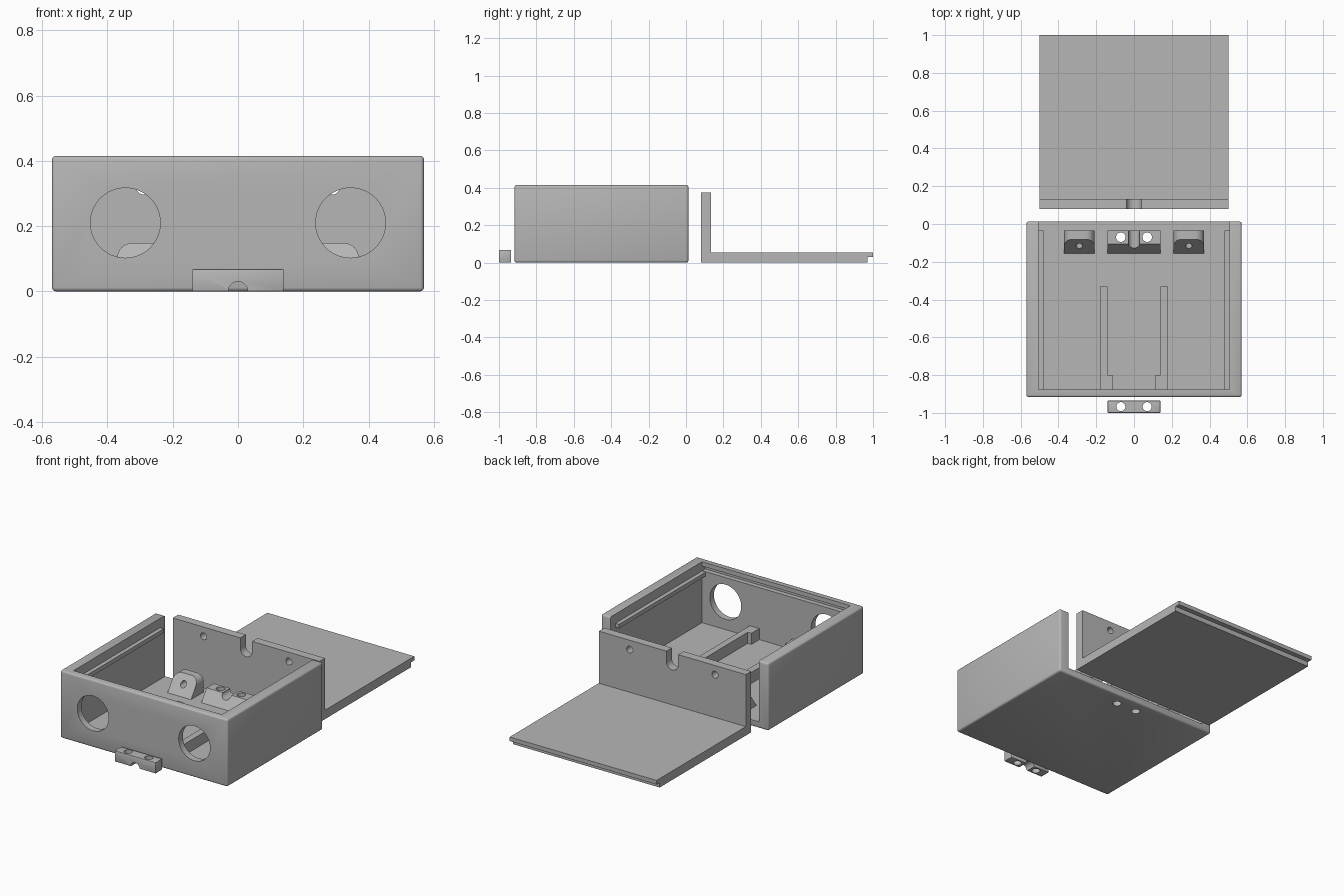
import bpy, bmesh, math
from mathutils import Vector

if "Cube" in bpy.data.objects:
    bpy.data.objects.remove(bpy.data.objects["Cube"])

grey = bpy.data.materials.new("grey plastic")
grey.diffuse_color = (0.47, 0.47, 0.47, 1)
grey.use_nodes = True
grey.node_tree.nodes["Principled BSDF"].inputs["Base Color"].default_value = grey.diffuse_color


def finish(name, bm):
    bmesh.ops.recalc_face_normals(bm, faces=bm.faces)
    me = bpy.data.meshes.new(name)
    bm.to_mesh(me)
    bm.free()
    me.materials.append(grey)
    ob = bpy.data.objects.new(name, me)
    bpy.context.collection.objects.link(ob)
    return ob


def prism(name, pts, axis, a, b, slope=None):
    """Extrude a 2D profile along an axis; slope = (point, normal) trims it."""
    put = {"x": lambda u, v, w: (w, u, v),
           "y": lambda u, v, w: (u, w, v),
           "z": lambda u, v, w: (u, v, w)}[axis]
    bm = bmesh.new()
    lo = [bm.verts.new(put(u, v, a)) for u, v in pts]
    hi = [bm.verts.new(put(u, v, b)) for u, v in pts]
    bm.faces.new(lo)
    bm.faces.new(hi)
    n = len(pts)
    for i in range(n):
        j = (i + 1) % n
        bm.faces.new((lo[i], lo[j], hi[j], hi[i]))
    if slope:
        bmesh.ops.recalc_face_normals(bm, faces=bm.faces)
        bmesh.ops.bisect_plane(bm, geom=bm.verts[:] + bm.edges[:] + bm.faces[:],
                               plane_co=slope[0], plane_no=slope[1], clear_outer=True)
        bmesh.ops.holes_fill(bm, edges=[e for e in bm.edges if e.is_boundary])
    return finish(name, bm)


def rect(u0, u1, v0, v1):
    return [(u0, v0), (u1, v0), (u1, v1), (u0, v1)]


def box(name, x0, x1, y0, y1, z0, z1):
    return prism(name, rect(x0, x1, y0, y1), "z", z0, z1)


def arc(u, v, r, a0, a1, n):
    return [(u + r * math.cos(math.radians(a0 + (a1 - a0) * i / n)),
             v + r * math.sin(math.radians(a0 + (a1 - a0) * i / n))) for i in range(n + 1)]


def rod(u, v, r, axis, a, b, n=40):
    return prism("cutter", arc(u, v, r, 0, 360, n)[:-1], axis, a, b)


def apply(ob, mod):
    bpy.context.view_layer.objects.active = ob
    bpy.ops.object.modifier_apply(modifier=mod.name)


def bevel(ob, width, segments=3):
    m = ob.modifiers.new("bevel", "BEVEL")
    m.width, m.segments, m.limit_method = width, segments, "ANGLE"
    apply(ob, m)


def cut(ob, *cutters):
    for c in cutters:
        m = ob.modifiers.new("cut", "BOOLEAN")
        m.operation, m.solver, m.object = "DIFFERENCE", "EXACT", c
        apply(ob, m)
        bpy.data.objects.remove(c)


# Open-backed box: cavity, lid groove, two round front windows, two screw holes
case = box("case", -0.57, 0.57, -0.917, 0.013, 0, 0.415)
bevel(case, 0.012)
cut(case,
    box("cutter", -0.505, 0.505, -0.877, 0.2, 0.04, 0.6),
    box("cutter", -0.505, 0.505, -0.906, -0.85, 0.36, 0.388),
    *[rod(s * 0.345, 0.21, 0.107, "y", -1, -0.8, 64) for s in (-1, 1)],
    *[rod(s * 0.07, -0.07, 0.025, "z", -0.1, 0.1) for s in (-1, 1)])

# Wedge stands share one slope rising toward the back
slope = (Vector((0, -0.157, 0.04)), Vector((0, -0.108, 0.076)))

for s, side in ((-1, "left"), (1, "right")):
    # Lid rail on the side wall
    box(side + "_lid_rail", *sorted((s * 0.48, s * 0.51)), -0.88, -0.035, 0.333, 0.358)
    # Floor guide with a foot at the front
    guide = [(0.14, -0.33), (0.18, -0.33), (0.18, -0.88),
             (0.115, -0.88), (0.115, -0.8), (0.14, -0.8)]
    prism(side + "_floor_guide", [(s * x, y) for x, y in guide], "z", 0.035, 0.108)
    # Screw stand with rounded top corners
    c = s * 0.29
    stand = ([(c - 0.08, 0.035), (c + 0.08, 0.035)]
             + arc(c + 0.035, 0.103, 0.045, 0, 90, 8)
             + arc(c - 0.035, 0.103, 0.045, 90, 180, 8))
    ob = prism(side + "_screw_stand", stand, "y", -0.157, -0.035, slope)
    cut(ob, rod(c, 0.098, 0.018, "y", -0.3, 0.1, 32))

# Cable saddle on the floor
saddle = prism("cable_saddle", rect(-0.14, 0.14, 0.035, 0.112), "y", -0.157, -0.035, slope)
cut(saddle, rod(0, 0.112, 0.03, "y", -0.3, 0.1),
    *[rod(s * 0.07, -0.07, 0.025, "z", -0.1, 0.3) for s in (-1, 1)])

# Lid lying upside down: L-shaped plate and back panel with lip, notch and holes
lid = prism("lid", [(0.08, 0), (0.97, 0), (0.97, 0.03), (1.0, 0.03), (1.0, 0.055),
                    (0.133, 0.055), (0.133, 0.375), (0.08, 0.375)], "x", -0.5, 0.5)
notch = prism("cutter", arc(0, 0.31, 0.04, 180, 360, 20) + [(0.04, 0.5), (-0.04, 0.5)],
              "y", 0, 0.3)
cut(lid, notch, *[rod(s * 0.29, 0.318, 0.021, "y", 0, 0.3, 32) for s in (-1, 1)])

# Loose cable clamp in front of the box
clamp = box("cable_clamp", -0.14, 0.14, -1.0, -0.935, 0, 0.068)
bevel(clamp, 0.004, 2)
cut(clamp, rod(0, 0, 0.03, "y", -1.2, -0.8),
    *[rod(s * 0.07, -0.967, 0.024, "z", -0.1, 0.3) for s in (-1, 1)])

# Smooth curves, sharp corners
for ob in bpy.context.collection.objects:
    ob.select_set(True)
    bpy.context.view_layer.objects.active = ob
bpy.ops.object.shade_smooth_by_angle(angle=math.radians(35))
